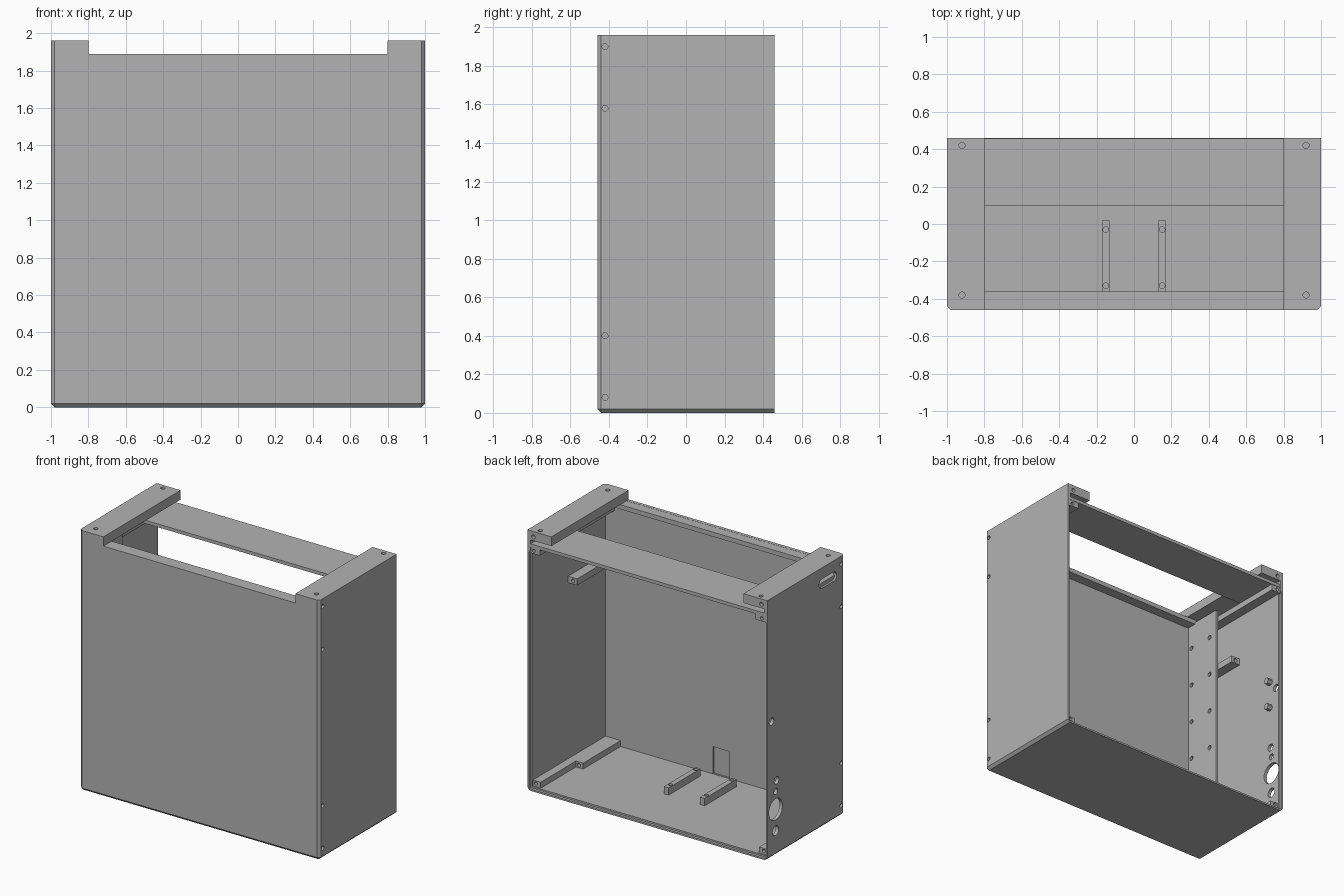
import bpy, bmesh
from mathutils import Matrix, Vector

if "Cube" in bpy.data.objects:
    bpy.data.objects.remove(bpy.data.objects["Cube"])

grey = bpy.data.materials.new("plain grey")
grey.use_nodes = True
GREY = (0.45, 0.45, 0.45, 1)
grey.diffuse_color = GREY
grey.node_tree.nodes["Principled BSDF"].inputs["Base Color"].default_value = GREY


def finish(name, bm):
    mesh = bpy.data.meshes.new(name)
    bm.to_mesh(mesh)
    bm.free()
    mesh.materials.append(grey)
    obj = bpy.data.objects.new(name, mesh)
    bpy.context.collection.objects.link(obj)
    return obj


def box(name, xs, ys, zs):
    bm = bmesh.new()
    bmesh.ops.create_cube(bm, size=1)
    for v in bm.verts:
        v.co = [a + (b - a) * (c + 0.5) for (a, b), c in zip((xs, ys, zs), v.co)]
    return finish(name, bm)


def rod(name, centre, axis, radius, length, sides=20, stretch=0):
    """Cylinder along an axis; stretch lengthens it in y to make a slot."""
    bm = bmesh.new()
    bmesh.ops.create_cone(bm, cap_ends=True, segments=sides, radius1=radius,
                          radius2=radius, depth=length)
    turn = Vector((0, 0, 1)).rotation_difference(Vector(axis)).to_matrix().to_4x4()
    bmesh.ops.transform(bm, matrix=Matrix.Translation(centre) @ turn, verts=bm.verts)
    for v in bm.verts:
        side = v.co.y - centre[1]
        if abs(side) > 0.0001:
            v.co.y += stretch if side > 0 else -stretch
    return finish(name, bm)


def cut(obj, cutters):
    """Subtract the cutters, keep the result and drop the cutters."""
    for c in cutters:
        c.hide_render = True
        mod = obj.modifiers.new("cut", "BOOLEAN")
        mod.operation, mod.solver, mod.object = "DIFFERENCE", "EXACT", c
    bpy.context.view_layer.update()
    graph = bpy.context.evaluated_depsgraph_get()
    mesh = bpy.data.meshes.new_from_object(obj.evaluated_get(graph))
    obj.modifiers.clear()
    obj.data = mesh
    for c in cutters:
        bpy.data.objects.remove(c)


X, Y, Z = (1, 0, 0), (0, 1, 0), (0, 0, 1)
W = 0.46          # half depth
TOP = 1.96
T = 0.025         # wall thickness
IN = 1 - T        # inner half width

# Cabinet shell with chamfered front and bottom edges
shell = box("cabinet_shell", (-1, 1), (-W, W), (0, TOP))
bm = bmesh.new()
bm.from_mesh(shell.data)
edges = []
for e in bm.edges:
    mid = (e.verts[0].co + e.verts[1].co) / 2
    front, low, side = mid.y < -0.4, mid.z < 0.1, abs(mid.x) > 0.9
    if (front and side) or (low and front) or (low and side and abs(mid.y) < 0.1):
        if not (mid.z > 1.9):
            edges.append(e)
bmesh.ops.bevel(bm, geom=edges, offset=0.02, segments=1, affect="EDGES")
bm.to_mesh(shell.data)
bm.free()

# Cavity, top notch, rear rebate and shallow recess in the front panel
cutters = [
    box("cavity", (-IN, IN), (-W + T, 1), (T, 1.89)),
    box("notch", (-0.8, 0.8), (-1, 1), (1.89, 2.2)),
    box("rebate", (-0.987, 0.987), (0.44, 1.1), (0.013, 1.8)),
    box("recess", (-0.06, 0.08), (-0.447, -0.4), (0.028, 0.23)),
]
# Screw holes in the sides, top blocks and block ends
for s in (-1, 1):
    for z in (0.08, 0.4, 1.58, 1.9):
        cutters.append(rod("hole", (s, -0.42, z), X, 0.015, 0.04))
    for y in (-0.38, 0.42):
        cutters.append(rod("hole", (s * 0.92, y, TOP), Z, 0.016, 0.06))
    cutters.append(rod("hole", (s * 0.95, W, 1.92), Y, 0.015, 0.05))
# Service openings in one side wall
for y, z, r in ((0.41, 1.03, 0.028), (0.35, 0.565, 0.028), (0.36, 0.485, 0.023),
                (0.36, 0.35, 0.08), (0.36, 0.19, 0.036)):
    cutters.append(rod("opening", (-1, y, z), X, r, 0.2, 32))
cutters.append(rod("slot", (-1, -0.26, 1.84), X, 0.035, 0.2, 24, 0.07))
cut(shell, cutters)

# Top lip at the front and shelf at the rear
box("front_top_lip", (-IN, IN), (-0.45, -0.36), (1.855, 1.889))
box("rear_top_shelf", (-IN, IN), (0.10, 0.458), (1.835, 1.86))

# Corner rails and short support bars on both sides
for s, label in ((-1, "right"), (1, "left")):
    def span(a, b):
        return (min(s * a, s * b), max(s * a, s * b))
    upper = box("upper_rail_" + label, span(0.9, 0.985), (-0.44, 0.455), (1.79, 1.835))
    lower = box("lower_rail_" + label, span(0.91, 0.98), (-0.44, 0.43), (0.02, 0.07))
    cut(upper, [rod("hole", (s * 0.95, 0.455, 1.812), Y, 0.012, 0.05)])
    cut(lower, [rod("hole", (s * 0.95, 0.43, 0.05), Y, 0.012, 0.05)])
    for level, z, inner in (("bottom", 0.045, 0.85), ("upper", 1.42, 0.9)):
        bar = box(level + "_bar_" + label, span(inner, 0.98), (-0.44, 0.01),
                  (z - 0.025, z + 0.025))
        cut(bar, [rod("hole", (s * (inner + 0.035), 0.01, z), Y, 0.014, 0.06)])
    # Floor runner
    runner = box("floor_runner_" + label, span(0.13, 0.17), (-0.36, 0.02), (0.02, 0.08))
    cut(runner, [rod("hole", (s * 0.15, y, 0.08), Z, 0.015, 0.04) for y in (-0.33, -0.03)])

# Drilled mounting board inside the right wall
board = box("mounting_board", (-0.89, -0.87), (-0.44, -0.13), (0.02, 1.87))
cut(board, [rod("hole", (-0.88, y, 0.165 + i * 0.302), X, 0.017, 0.1)
            for y in (-0.40, -0.20) for i in range(6)])

# Small hexagonal studs on the inner right wall
for z in (0.89, 1.10):
    rod("wall_stud", (-0.96, 0.35, z), X, 0.025, 0.05, 6)
